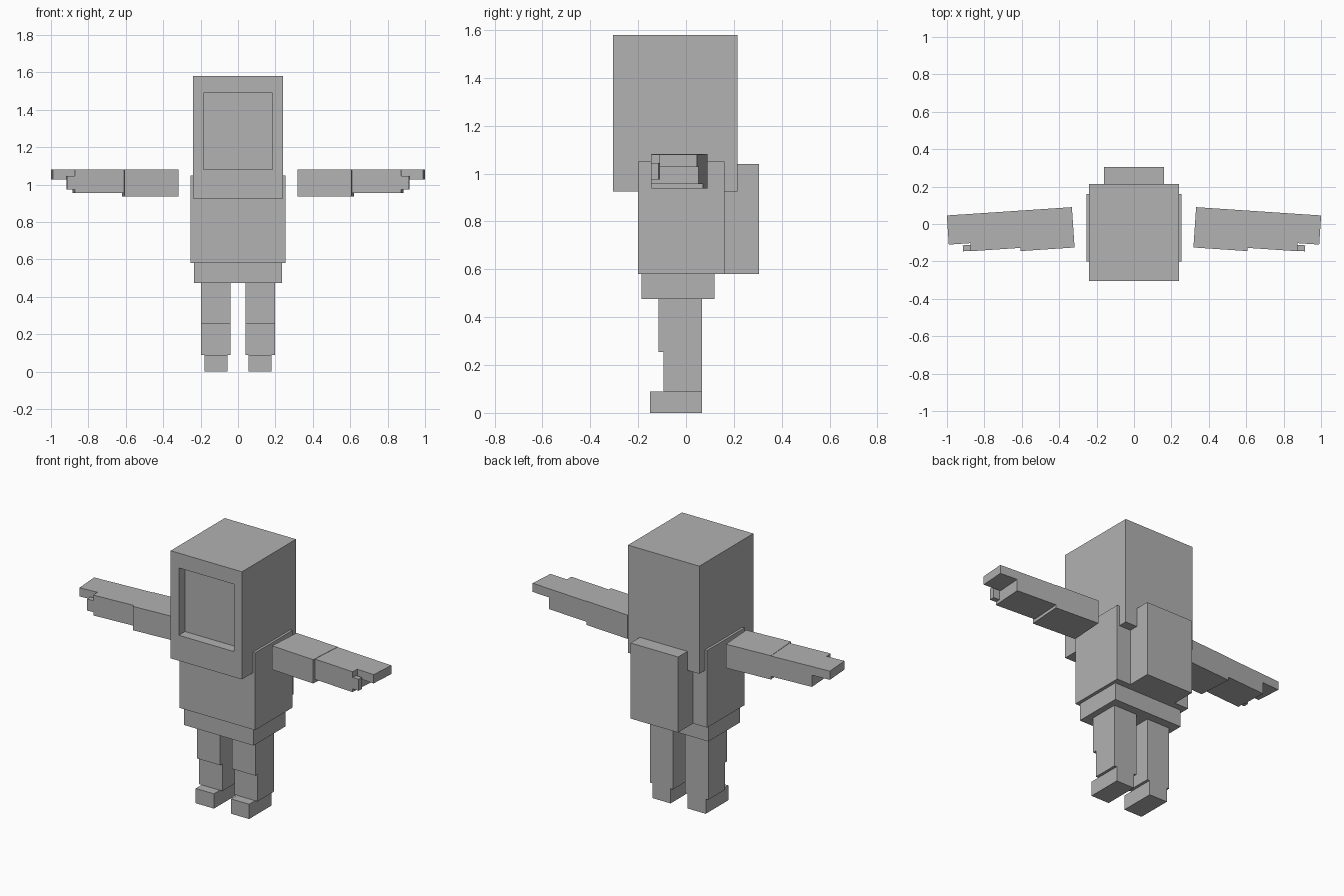
import bpy, bmesh, math
from mathutils import Matrix, Vector

cube = bpy.data.objects.get("Cube")
if cube:
    bpy.data.objects.remove(cube, do_unlink=True)

grey = bpy.data.materials.new("plain grey")
grey.use_nodes = True
GREY = (0.445, 0.445, 0.445, 1)
grey.diffuse_color = GREY
grey.node_tree.nodes["Principled BSDF"].inputs["Base Color"].default_value = GREY


def finish(name, bm):
    bmesh.ops.recalc_face_normals(bm, faces=bm.faces)
    mesh = bpy.data.meshes.new(name)
    bm.to_mesh(mesh)
    bm.free()
    mesh.materials.append(grey)
    obj = bpy.data.objects.new(name, mesh)
    bpy.context.collection.objects.link(obj)
    return obj


def box_mesh(x, y, z):
    bm = bmesh.new()
    bmesh.ops.create_cube(bm, size=1)
    for v in bm.verts:
        v.co = [r[0] if c < 0 else r[1] for c, r in zip(v.co, (x, y, z))]
    return bm


def box(name, x, y, z):
    return finish(name, box_mesh(x, y, z))


def box_pair(name, x, y, z, frame=Matrix()):
    """Left box in the given frame, plus its mirror image on the right."""
    for side, sx in (("left", 1), ("right", -1)):
        bm = box_mesh(x, y, z)
        bm.transform(Matrix.Diagonal((sx, 1, 1, 1)) @ frame)
        finish(f"{side}_{name}", bm)


# Head with a recessed face opening
bm = box_mesh((-0.24, 0.24), (-0.305, 0.215), (0.925, 1.58))
bm.normal_update()
front = min(bm.faces, key=lambda f: f.calc_center_median().y)
bmesh.ops.inset_individual(bm, faces=[front], thickness=0.05)
for v in front.verts:
    v.co.x = math.copysign(0.185, v.co.x)
    v.co.z = 1.49 if v.co.z > 1.25 else 1.08
wall = bmesh.ops.extrude_face_region(bm, geom=[front])["geom"]
new_verts = [g for g in wall if isinstance(g, bmesh.types.BMVert)]
bmesh.ops.translate(bm, verts=new_verts, vec=Vector((0, 0.06, 0)))
if front.is_valid:
    bmesh.ops.delete(bm, geom=[front], context="FACES_ONLY")
finish("head", bm)

# Trunk
box("torso", (-0.255, 0.255), (-0.2, 0.16), (0.58, 1.05))
box("backpack", (-0.16, 0.16), (0.16, 0.305), (0.58, 1.04))
box("hips", (-0.235, 0.235), (-0.185, 0.12), (0.475, 0.58))

# Legs
box_pair("thigh", (0.04, 0.197), (-0.115, 0.067), (0.255, 0.475))
box_pair("shin", (0.04, 0.197), (-0.093, 0.067), (0.09, 0.255))
box_pair("foot", (0.057, 0.18), (-0.15, 0.067), (0, 0.09))

# Arms, swept slightly forward from the shoulder
arm = Matrix.Translation((0.332, 0.09, 0)) @ Matrix.Rotation(math.radians(-3.8), 4, "Z")
box_pair("upper_arm", (0, 0.29), (-0.216, 0), (0.937, 1.082))
box_frame_parts = (
    ("forearm", (0.29, 0.555), (-0.199, 0), (0.956, 1.08)),
    ("hand", (0.555, 0.67), (-0.156, 0), (1.027, 1.08)),
    ("thumb", (0.555, 0.596), (-0.197, -0.165), (0.975, 1.045)),
)
for side in ("left", "right"):
    bpy.data.objects.remove(bpy.data.objects[f"{side}_upper_arm"], do_unlink=True)
box_pair("upper_arm", (0, 0.29), (-0.216, 0), (0.937, 1.082), arm)
for part in box_frame_parts:
    box_pair(*part, arm)
